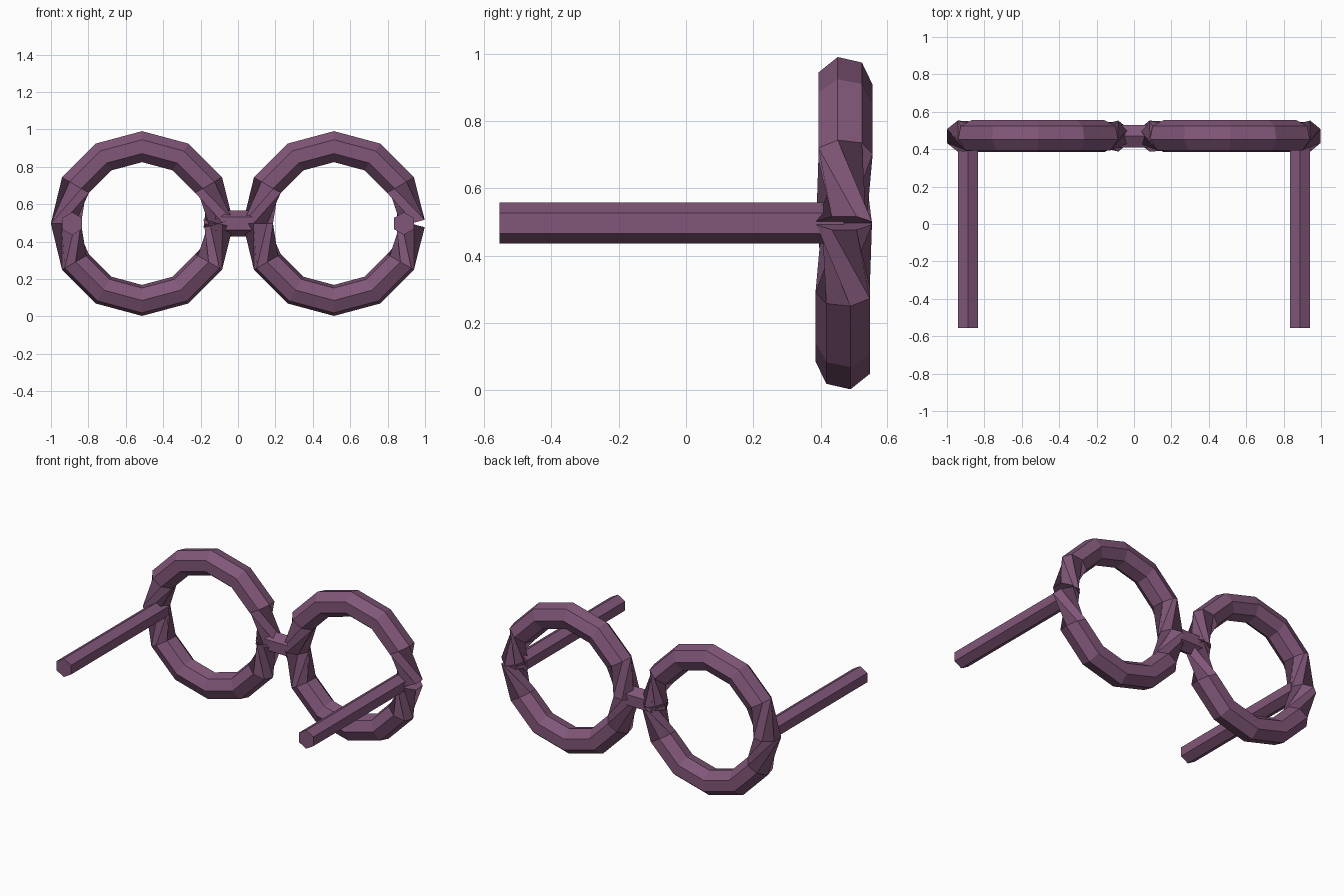
import bpy, bmesh
from math import cos, sin, pi, tau
from mathutils import Vector

cube = bpy.data.objects.get("Cube")
if cube:
    bpy.data.objects.remove(cube)

plum = bpy.data.materials.new("plum")
plum.use_nodes = True
plum.diffuse_color = (0.22, 0.095, 0.19, 1)
plum.node_tree.nodes["Principled BSDF"].inputs["Base Color"].default_value = plum.diffuse_color

MID_Y, MID_Z = 0.47, 0.4965


def sweep(name, path, radius, sides, phase=0, capped=True):
    """Sweep a polygon along a path; the frame turns where the path runs upright."""
    bm = bmesh.new()
    loops = []
    last = len(path) - 1
    for i, p in enumerate(path):
        t = (path[min(i + 1, last)] - path[max(i - 1, 0)]).normalized()
        ref = Vector((0, 1, 0)) if abs(t.z) > 0.9 else Vector((0, 0, 1))
        u = t.cross(ref).normalized()
        v = t.cross(u)
        angles = [tau * k / sides + phase for k in range(sides)]
        loops.append([bm.verts.new(p + radius * (cos(a) * u + sin(a) * v)) for a in angles])
    for a, b in zip(loops, loops[1:]):
        for k in range(sides):
            n = (k + 1) % sides
            bm.faces.new((a[k], a[n], b[n], b[k]))
    if capped:
        bm.faces.new(loops[0])
        bm.faces.new(loops[-1])
    bmesh.ops.recalc_face_normals(bm, faces=bm.faces)
    mesh = bpy.data.meshes.new(name)
    bm.to_mesh(mesh)
    bm.free()
    mesh.materials.append(plum)
    obj = bpy.data.objects.new(name, mesh)
    bpy.context.collection.objects.link(obj)


# Twelve-segment rims, each with its seam on the +x side, and the straight temples
for side, sign in (("left", 1), ("right", -1)):
    ring = [Vector((sign * 0.513 + 0.411 * cos(tau * i / 12), MID_Y,
                    MID_Z + 0.411 * sin(tau * i / 12))) for i in range(13)]
    sweep(side + "_rim", ring, 0.085, 7)
    x = sign * 0.887
    sweep(side + "_temple", [Vector((x, MID_Y, MID_Z)), Vector((x, -0.555, MID_Z))],
          0.061, 6, pi / 6)

# Nose bridge joining the rims
sweep("bridge", [Vector((-0.12, MID_Y, MID_Z)), Vector((0.12, MID_Y, MID_Z))], 0.07, 6, pi / 6)
